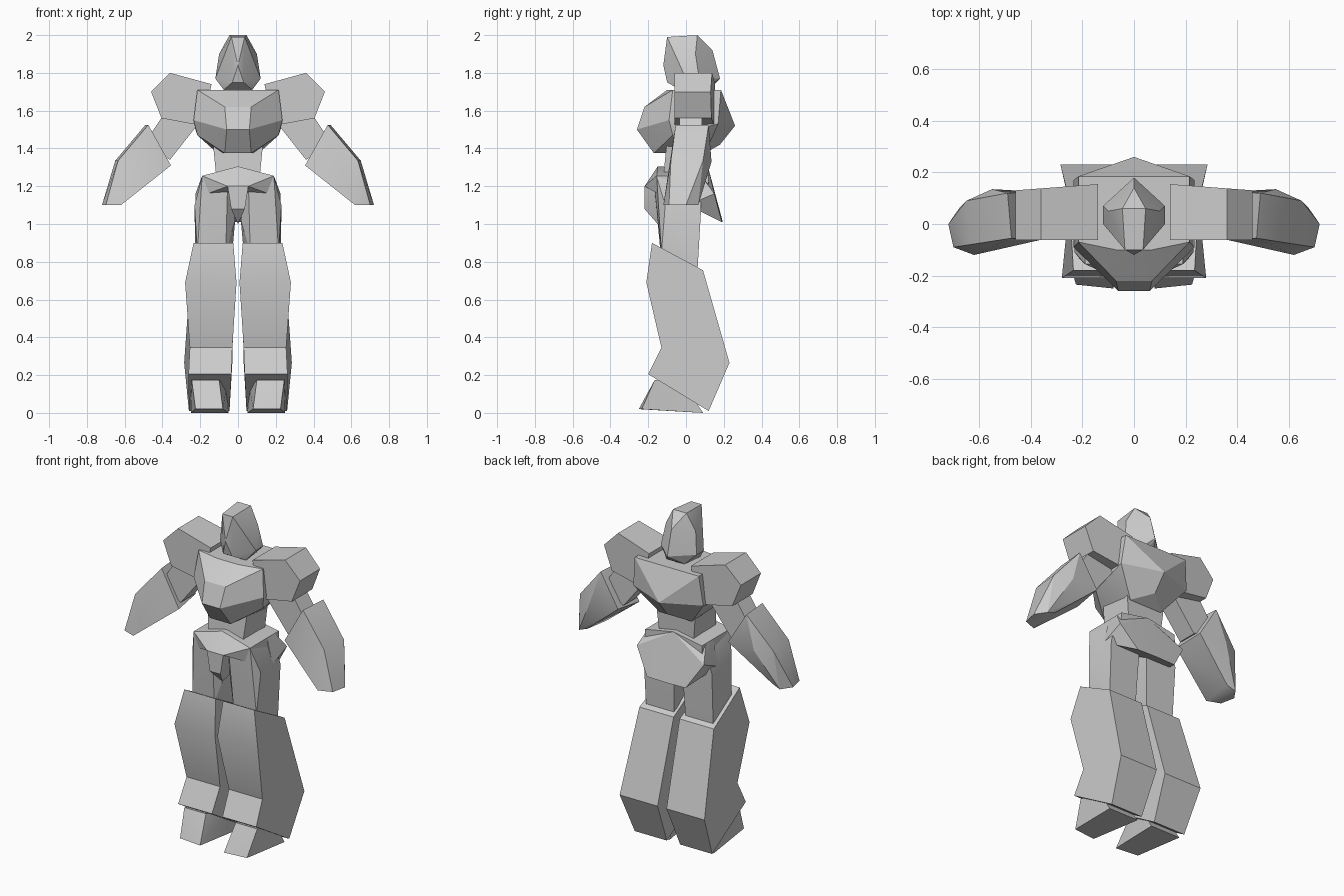
import bpy, bmesh, math

grey = bpy.data.materials.new("plain_grey")
grey.diffuse_color = (0.6, 0.6, 0.6, 1)


def finish(name, bm):
    bmesh.ops.recalc_face_normals(bm, faces=bm.faces)
    me = bpy.data.meshes.new(name)
    bm.to_mesh(me)
    bm.free()
    me.materials.append(grey)
    ob = bpy.data.objects.new(name, me)
    bpy.context.collection.objects.link(ob)
    bpy.ops.object.select_all(action='DESELECT')
    ob.select_set(True)
    bpy.context.view_layer.objects.active = ob
    bpy.ops.object.shade_smooth_by_angle(angle=math.radians(25))


def hull(name, pts, centred=False, side=1):
    """Faceted solid around a few corners; centred parts get mirrored corners."""
    corners = {(side * x, y, z) for x, y, z in pts}
    if centred:
        corners |= {(-x, y, z) for x, y, z in pts}
    bm = bmesh.new()
    for c in sorted(corners):
        bm.verts.new(c)
    res = bmesh.ops.convex_hull(bm, input=bm.verts)
    junk = [g for g in res["geom_interior"] if isinstance(g, bmesh.types.BMVert)]
    bmesh.ops.delete(bm, geom=junk, context='VERTS')
    bmesh.ops.dissolve_limit(bm, angle_limit=0.03, verts=bm.verts, edges=bm.edges)
    finish(name, bm)


def loft(name, ring_a, ring_b):
    """Two matching rings joined by side faces and closed with caps."""
    bm = bmesh.new()
    a = [bm.verts.new(p) for p in ring_a]
    b = [bm.verts.new(p) for p in ring_b]
    for i in range(len(a)):
        j = (i + 1) % len(a)
        bm.faces.new((a[i], a[j], b[j], b[i]))
    bm.faces.new(a)
    bm.faces.new(b)
    finish(name, bm)


# Head and neck
hull("head", [(.035, -.10, 1.99), (.045, .06, 2.0), (.10, .05, 1.9), (0, .14, 1.92),
              (.12, 0, 1.77), (.12, .07, 1.77), (0, .18, 1.77), (0, -.12, 1.84),
              (.03, -.10, 1.75), (.075, -.03, 1.71), (.06, .10, 1.71), (0, .14, 1.73)], True)
hull("neck", [(.06, y, z) for y in (-.03, .1) for z in (1.65, 1.73)], True)

# Chest with raised centre plate and ridged back
hull("chest", [(.215, -.07, 1.71), (.07, -.10, 1.71), (.215, .185, 1.71),
               (.07, -.22, 1.62), (.06, -.26, 1.50), (.07, -.17, 1.375),
               (.235, -.09, 1.55), (.215, -.07, 1.47), (.235, .17, 1.53),
               (0, .26, 1.52), (.11, .10, 1.375), (0, .18, 1.42)], True)

# Waist
hull("waist", [(.135, -.10, 1.45), (.135, .10, 1.45), (.11, -.125, 1.2), (.11, .09, 1.2)], True)

# Pelvis, crotch guard and rear skirt
hull("pelvis", [(0, -.15, 1.305), (.19, -.155, 1.255), (.055, -.22, 1.20),
                (.19, .12, 1.255), (0, .12, 1.29), (.2, .12, 1.12), (.19, -.13, 1.15)], True)
hull("crotch_guard", [(.055, -.22, 1.20), (.036, -.22, 1.08), (0, -.15, 1.0),
                      (.05, -.05, 1.2), (0, -.05, 1.02)], True)
hull("rear_skirt", [(.19, .08, 1.255), (0, .12, 1.29), (.225, .15, 1.16), (.225, .01, 1.10),
                    (.19, .01, 1.25), (.13, .19, 1.01), (0, .195, 1.01)], True)

for side, word in ((1, "left"), (-1, "right")):
    # Shoulder block, narrowing outwards
    prof = [(.14, 1.74), (.36, 1.80), (.46, 1.70), (.405, 1.56), (.19, 1.52)]
    loft(word + "_shoulder", [(side * x, -.062, z) for x, z in prof],
         [(side * x, .165 - .075 * x, z) for x, z in prof])
    # Upper arm
    prof = [(.40, 1.57), (.21, 1.53), (.36, 1.34), (.50, 1.42)]
    loft(word + "_upper_arm", [(side * x, -.035, z) for x, z in prof],
         [(side * x, .085, z) for x, z in prof])
    # Forearm, tapering to the fist
    hull(word + "_forearm", [(.475, -.055, 1.525), (.49, .12, 1.525), (.355, -.06, 1.31),
                             (.37, .125, 1.33), (.635, -.08, 1.335), (.65, .09, 1.335),
                             (.55, .135, 1.33), (.70, -.09, 1.10), (.72, 0, 1.10),
                             (.675, .065, 1.10), (.62, -.12, 1.10), (.62, .06, 1.12)], side=side)
    # Thigh
    hull(word + "_thigh", [(.055, -.17, 1.22), (.19, -.155, 1.25), (.19, .08, 1.2), (.02, .08, 1.2),
                           (.23, -.11, 1.1), (.23, .08, 1.08), (.015, -.10, 1.02), (.065, -.135, .85),
                           (.215, -.13, .85), (.225, .06, .74), (.04, .06, .74)], side=side)
    # Lower leg: side profile (y, z) with inner and outer x
    prof = [(-.18, .90, .025, .235), (.09, .755, .02, .25), (.23, .265, .03, .285),
            (.12, .01, .045, .26), (-.20, .205, .035, .262), (-.13, .345, .03, .255),
            (-.21, .69, .008, .28)]
    loft(word + "_lower_leg", [(side * i, y, z) for y, z, i, o in prof],
         [(side * o, y, z) for y, z, i, o in prof])
    # Foot
    hull(word + "_foot", [(.10, -.165, .175), (.245, -.165, .175), (.08, -.25, .02), (.225, -.235, .02),
                          (.05, .09, 0), (.25, .09, 0), (.06, 0, .14), (.25, 0, .14)], side=side)
